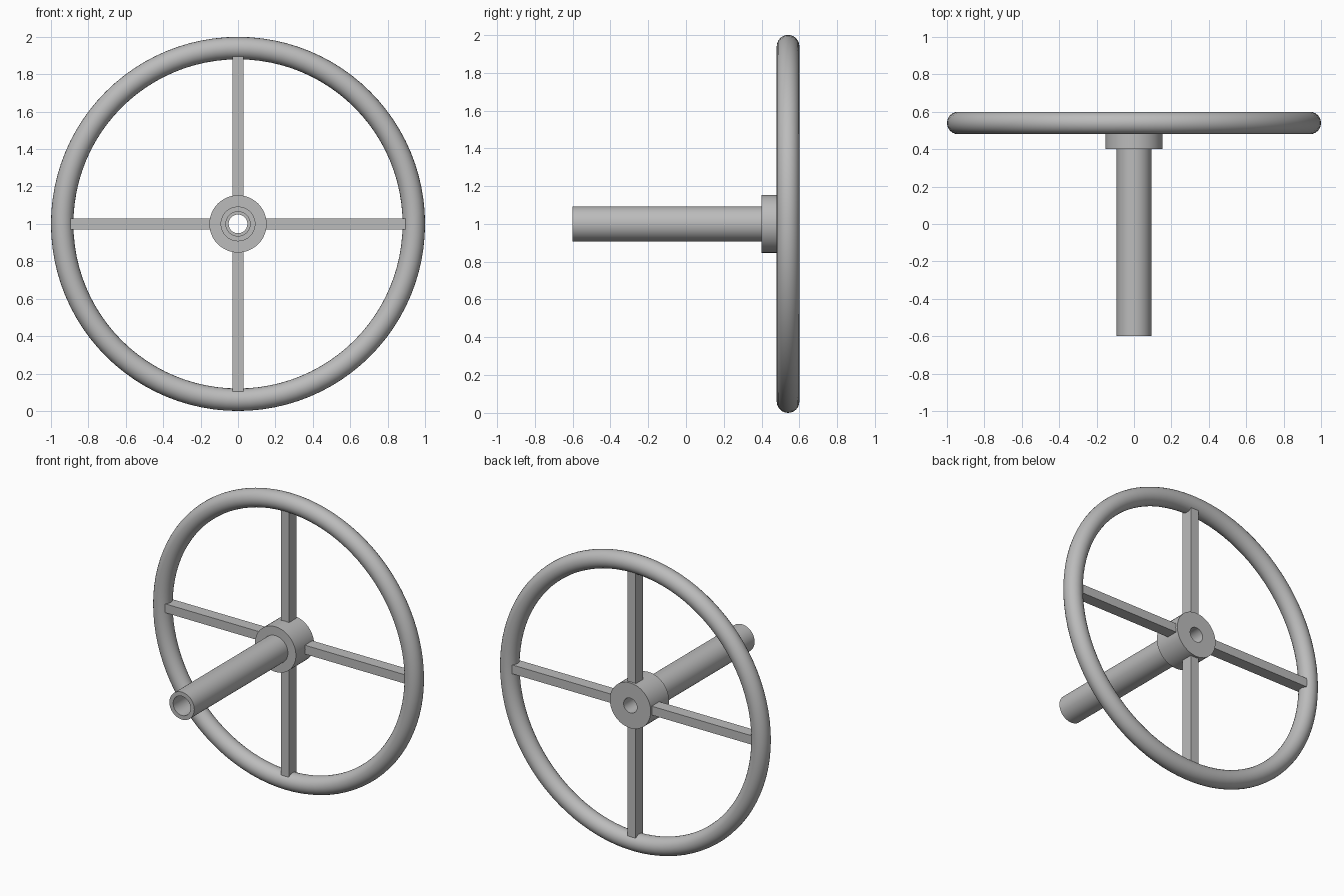
import bpy
import bmesh
import math
from mathutils import Matrix, Vector

if "Cube" in bpy.data.objects:
    bpy.data.objects.remove(bpy.data.objects["Cube"], do_unlink=True)

CENTER_Z = 1.0
RIM_Y = 0.54

metal = bpy.data.materials.new("plain_grey_metal")
grey = (0.5, 0.5, 0.5, 1.0)
metal.use_nodes = True
metal.diffuse_color = grey
metal.node_tree.nodes["Principled BSDF"].inputs["Base Color"].default_value = grey


def add_object(name, bm, smooth=True):
    """Turn a bmesh into a finished, coloured object."""
    bmesh.ops.recalc_face_normals(bm, faces=bm.faces)
    mesh = bpy.data.meshes.new(name)
    bm.to_mesh(mesh)
    bm.free()
    mesh.materials.append(metal)
    obj = bpy.data.objects.new(name, mesh)
    bpy.context.collection.objects.link(obj)
    if smooth:
        bpy.ops.object.select_all(action="DESELECT")
        obj.select_set(True)
        bpy.context.view_layer.objects.active = obj
        bpy.ops.object.shade_smooth_by_angle(angle=math.radians(35))
    return obj


def lathe(name, profile, steps):
    """Spin a closed (radius, y) profile around the wheel axis."""
    bm = bmesh.new()
    verts = [bm.verts.new((r, y, CENTER_Z)) for r, y in profile]
    edges = [bm.edges.new((v, verts[i - 1])) for i, v in enumerate(verts)]
    bmesh.ops.spin(bm, geom=verts + edges, cent=(0, 0, CENTER_Z),
                   axis=(0, 1, 0), angle=math.tau, steps=steps)
    bmesh.ops.remove_doubles(bm, verts=bm.verts, dist=0.0001)
    return add_object(name, bm)


def sleeve(name, inner, outer, front, back, steps=48):
    return lathe(name, [(inner, front), (outer, front),
                        (outer, back), (inner, back)], steps)


# Round rim
section = [math.tau * i / 24 for i in range(24)]
lathe("rim", [(0.94 + 0.06 * math.cos(a), RIM_Y + 0.06 * math.sin(a))
              for a in section], 96)

# Hub and hollow shaft
sleeve("hub", 0.05, 0.153, 0.40, 0.595)
sleeve("shaft", 0.065, 0.093, -0.60, 0.40)

# Four square-edged spokes
for i, side in enumerate(("left", "top", "right", "bottom")):
    bm = bmesh.new()
    bmesh.ops.create_cube(bm, size=1)
    bmesh.ops.scale(bm, vec=Vector((0.77, 0.08, 0.06)), verts=bm.verts)
    bmesh.ops.translate(bm, vec=(0.515, 0, 0), verts=bm.verts)
    turn = Matrix.Rotation(-i * math.pi / 2, 4, "Y")
    bmesh.ops.transform(bm, matrix=Matrix.Translation((0, RIM_Y, CENTER_Z)) @ turn,
                        verts=bm.verts)
    add_object(side + "_spoke", bm, smooth=False)
